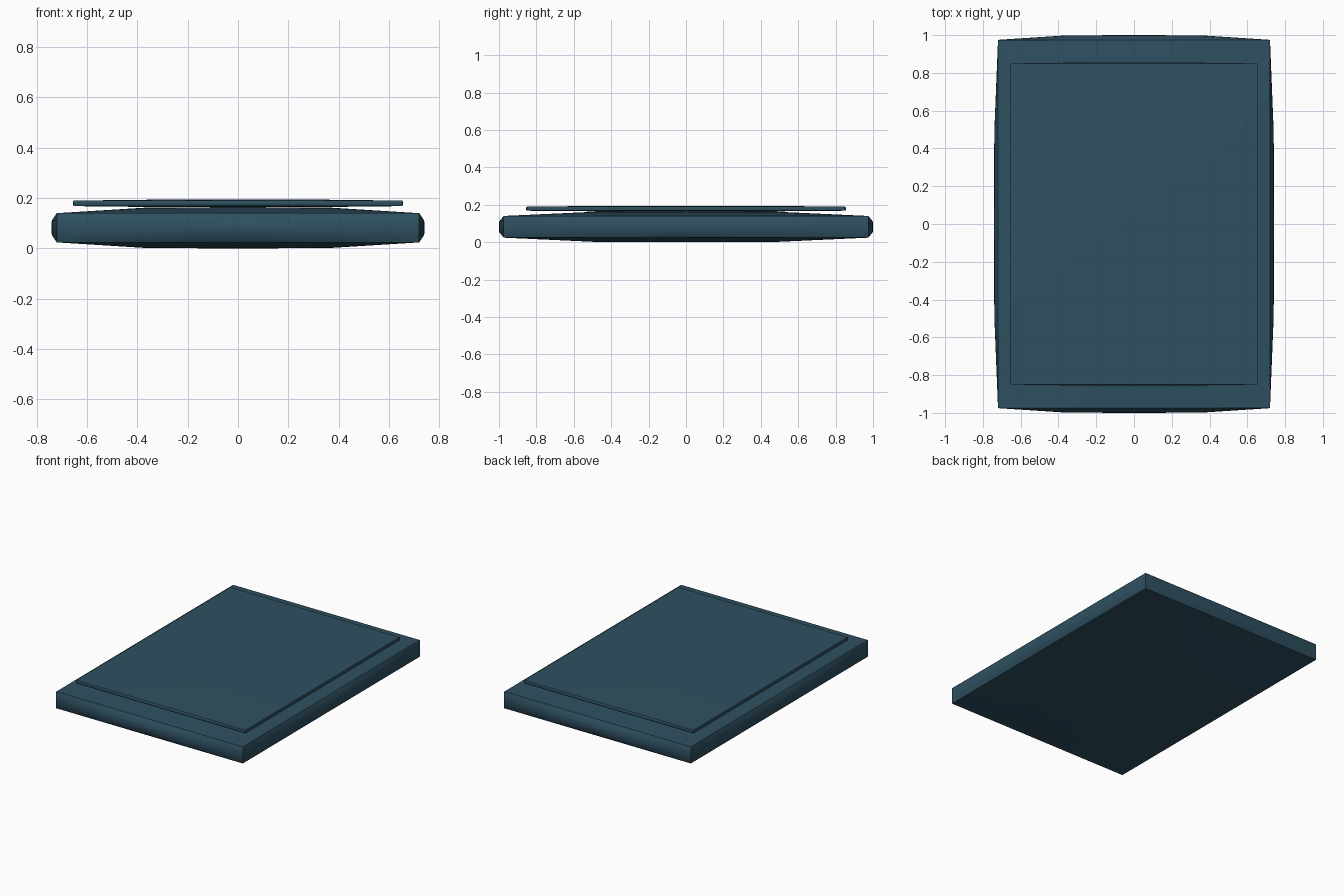
import bpy, bmesh, math
from mathutils import Vector

if "Cube" in bpy.data.objects:
    bpy.data.objects.remove(bpy.data.objects["Cube"])

blue = bpy.data.materials.new("slate blue")
blue.diffuse_color = (0.028, 0.080, 0.118, 1)
blue.use_nodes = True
blue.node_tree.nodes["Principled BSDF"].inputs["Base Color"].default_value = blue.diffuse_color


def puffed_slab(name, half, bulge, z_centre):
    """Box with straight sharp edges whose six faces swell outward."""
    bm = bmesh.new()
    bmesh.ops.create_cube(bm, size=2)
    bmesh.ops.subdivide_edges(bm, edges=bm.edges[:], cuts=3, use_grid_fill=True)
    for v in bm.verts:
        u = v.co.copy()
        p = Vector(u[i] * half[i] for i in range(3))
        for i in range(3):
            if abs(u[i]) > 0.999:
                a, b = u[(i + 1) % 3], u[(i + 2) % 3]
                p[i] += math.copysign(bulge[i] * (1 - a ** 4) * (1 - b ** 4), u[i])
        v.co = p
    bmesh.ops.recalc_face_normals(bm, faces=bm.faces[:])
    mesh = bpy.data.meshes.new(name)
    bm.to_mesh(mesh)
    bm.free()
    obj = bpy.data.objects.new(name, mesh)
    bpy.context.collection.objects.link(obj)
    obj.location.z = z_centre
    mesh.materials.append(blue)
    bpy.ops.object.select_all(action='DESELECT')
    obj.select_set(True)
    bpy.context.view_layer.objects.active = obj
    bpy.ops.object.shade_smooth_by_angle(angle=math.radians(45))
    return obj


# thick cushion-like body
puffed_slab("body", (0.72, 0.975, 0.058), (0.021, 0.025, 0.024), 0.082)
# thin raised panel on top
puffed_slab("top_panel", (0.653, 0.85, 0.011), (0.002, 0.005, 0.004), 0.179)
